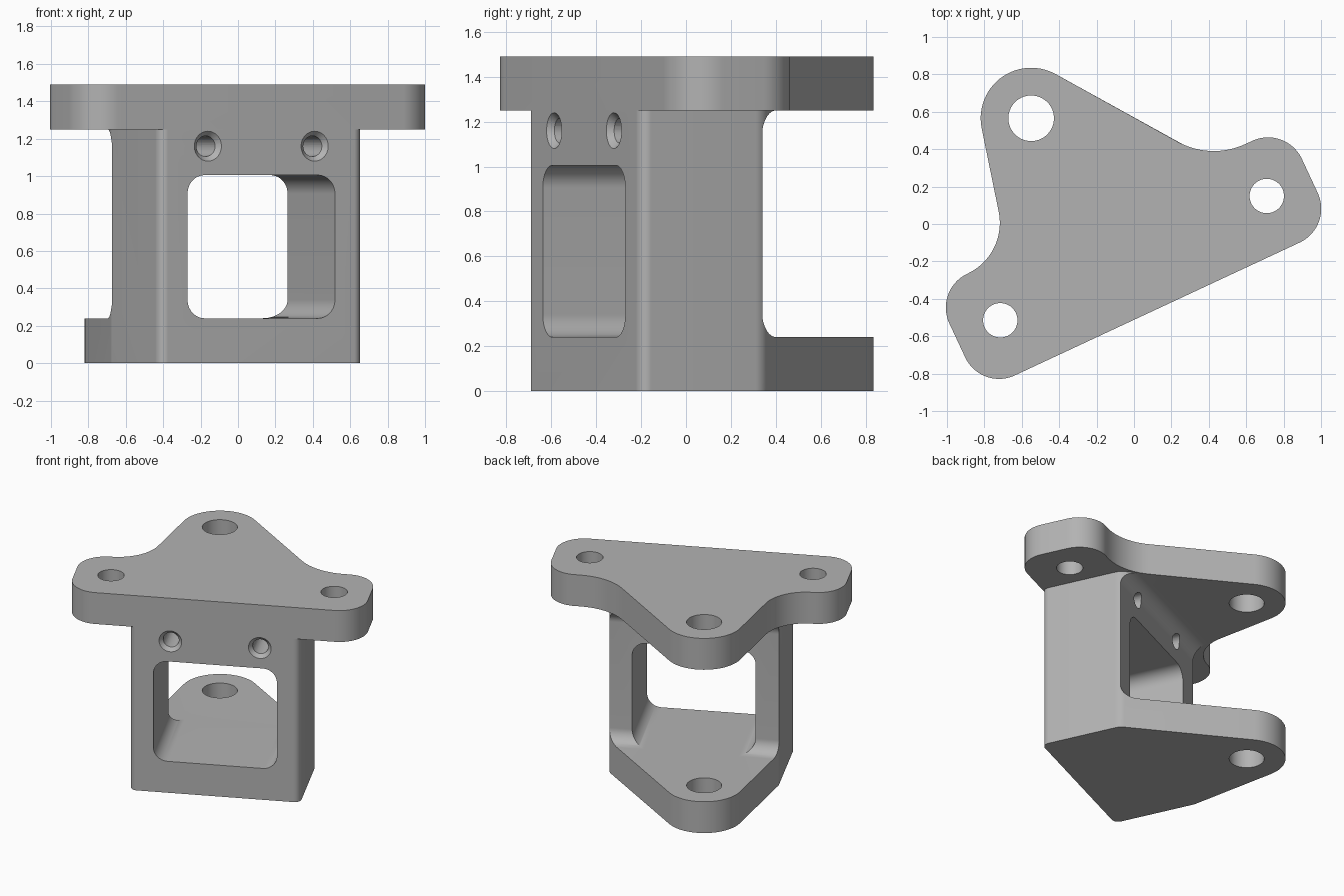
import bpy, bmesh
from math import sin, cos, asin, atan2, radians, pi, tau, hypot, ceil
from mathutils import Matrix

if "Cube" in bpy.data.objects:
    bpy.data.objects.remove(bpy.data.objects["Cube"], do_unlink=True)

grey = bpy.data.materials.new("machined grey")
grey.use_nodes = True
COLOR = (0.45, 0.45, 0.45, 1)
grey.diffuse_color = COLOR
grey.node_tree.nodes["Principled BSDF"].inputs["Base Color"].default_value = COLOR

# Axis mappings from (outline x, outline y, depth) to the part's frame
FLAT = Matrix.Identity(4)
ALONG_X = Matrix(((0, 0, 1, 0), (1, 0, 0, 0), (0, 1, 0, 0), (0, 0, 0, 1)))
ALONG_Y = Matrix(((1, 0, 0, 0), (0, 0, -1, 0), (0, 1, 0, 0), (0, 0, 0, 1)))


def belt(circles):
    """Outline of tangent lines round circles; a negative radius is concave."""
    n = len(circles)
    heading = []
    for i, (x, y, r) in enumerate(circles):
        x2, y2, r2 = circles[(i + 1) % n]
        dx, dy = x2 - x, y2 - y
        heading.append(atan2(dy, dx) - asin((r2 - r) / hypot(dx, dy)))
    points = []
    for i, (x, y, r) in enumerate(circles):
        start = heading[i - 1]
        turn = (heading[i] - start + pi) % tau - pi
        steps = max(2, ceil(abs(turn) / radians(5)))
        for k in range(steps + 1):
            a = start + turn * k / steps
            points.append((x + r * sin(a), y - r * cos(a)))
    return points


def finish(name, bm):
    bmesh.ops.remove_doubles(bm, verts=bm.verts, dist=1e-5)
    bmesh.ops.recalc_face_normals(bm, faces=bm.faces)
    mesh = bpy.data.meshes.new(name)
    bm.to_mesh(mesh)
    bm.free()
    mesh.materials.append(grey)
    obj = bpy.data.objects.new(name, mesh)
    bpy.context.collection.objects.link(obj)
    return obj


def prism(name, outline, low, high, axes=FLAT):
    bm = bmesh.new()
    face = bm.faces.new([bm.verts.new((x, y, low)) for x, y in outline])
    top = bmesh.ops.extrude_face_region(bm, geom=[face])["geom"]
    bmesh.ops.translate(bm, vec=(0, 0, high - low),
                        verts=[v for v in top if isinstance(v, bmesh.types.BMVert)])
    bm.transform(axes)
    return finish(name, bm)


def cone(name, r1, r2, depth, matrix):
    bm = bmesh.new()
    bmesh.ops.create_cone(bm, cap_ends=True, segments=48, radius1=r1, radius2=r2,
                          depth=depth, matrix=matrix)
    return finish(name, bm)


def combine(obj, other, operation):
    mod = obj.modifiers.new("combine", "BOOLEAN")
    mod.object, mod.operation, mod.solver = other, operation, "EXACT"
    bpy.context.view_layer.objects.active = obj
    bpy.ops.object.modifier_apply(modifier=mod.name)
    bpy.data.objects.remove(other, do_unlink=True)


BASE, UNDER, TOP = 0.24, 1.25, 1.49
boss = (-0.18, 0.909)

# Lower body, as tall as the underside of the plate
body_outline = belt([(-0.55, -0.25, 0.05), (0.55, -0.25, 0.05), (0.5, 0.265, 0.1),
                     (*boss, 0.27), (-0.5, 0.3, 0.1)])
bracket = prism("bracket", body_outline, 0, UNDER)

# Open back, with fillets into the foot and the plate
back = belt([(0.4, BASE + 0.1, 0.1), (2, BASE + 0.1, 0.1),
             (2, UNDER - 0.1, 0.1), (0.4, UNDER - 0.1, 0.1)])
combine(bracket, prism("back_cut", back, -2, 2, ALONG_X), "DIFFERENCE")

# Rounded window through the front
window = belt([(-0.335, BASE + 0.1, 0.1), (0.335, BASE + 0.1, 0.1),
               (0.335, 0.905, 0.1), (-0.335, 0.905, 0.1)])
combine(bracket, prism("window_cut", window, -2, 2, ALONG_Y), "DIFFERENCE")

# Top plate with two ears and a rear boss
plate_outline = belt([(-0.84, -0.1, 0.2), (0.84, -0.1, 0.2), (0.84, 0.1, 0.2),
                      (0.8, 0.7, -0.4), (*boss, 0.27), (-0.84, 0.6, -0.3),
                      (-0.84, 0.1, 0.2)])
combine(bracket, prism("top_plate", plate_outline, UNDER, TOP), "UNION")

# Vertical bolt holes
for x, y, r in ((-0.786, 0, 0.092), (0.786, 0, 0.092), (*boss, 0.122)):
    combine(bracket, cone("bolt_cut", r, r, 4, Matrix.Translation((x, y, 0))), "DIFFERENCE")

# Countersunk holes through the header
for x in (-0.315, 0.315):
    turn = Matrix.Rotation(-pi / 2, 4, "X")
    through = Matrix.Translation((x, 0, 1.16)) @ turn
    sink = Matrix.Translation((x, -0.3, 1.16)) @ turn
    combine(bracket, cone("screw_cut", 0.055, 0.055, 2, through), "DIFFERENCE")
    combine(bracket, cone("sink_cut", 0.108, 0.052, 0.06, sink), "DIFFERENCE")

# Turn into place and shade
bracket.matrix_world = Matrix.Translation((-0.0025, -0.1825, 0)) @ Matrix.Rotation(radians(25), 4, "Z")
bpy.ops.object.select_all(action="DESELECT")
bracket.select_set(True)
bpy.context.view_layer.objects.active = bracket
bpy.ops.object.shade_smooth_by_angle(angle=radians(30))
